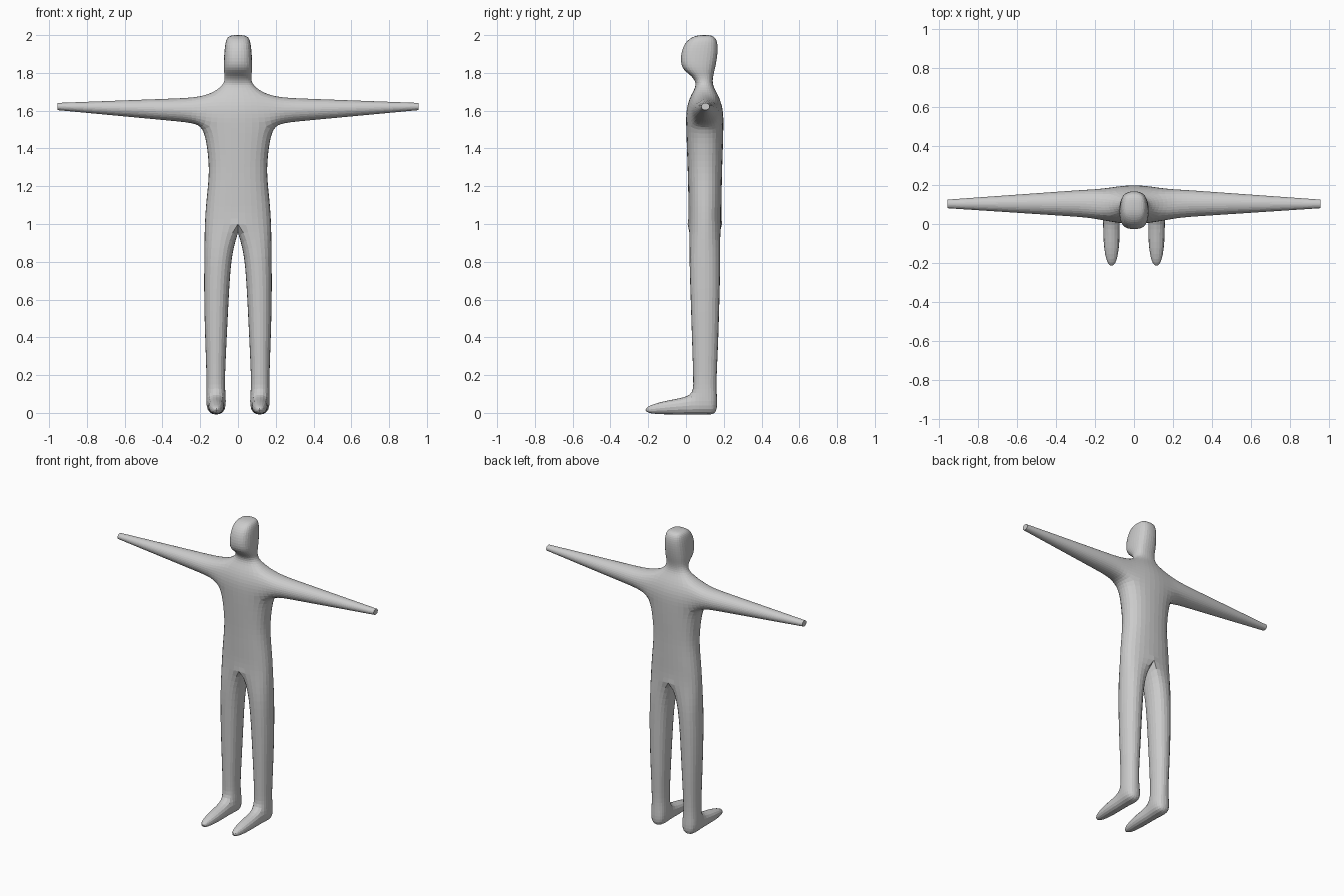
import bpy
import bmesh

cube = bpy.data.objects.get("Cube")
if cube:
    bpy.data.objects.remove(cube, do_unlink=True)

grey = bpy.data.materials.new("light_grey")
grey.use_nodes = True
COLOUR = (0.6, 0.6, 0.6, 1.0)
grey.diffuse_color = COLOUR
grey.node_tree.nodes["Principled BSDF"].inputs["Base Color"].default_value = COLOUR

bm = bmesh.new()
edge_crease = bm.edges.layers.float.new("crease_edge")
vert_crease = bm.verts.layers.float.new("crease_vert")


def half_ring(z, w, front, back, k=0.8):
    """Five points from front centre round the left side to back centre."""
    s = 6 / (4 + 2 * k)
    c, d = (front + back) / 2, (back - front) / 2 * s
    w *= s
    shape = [(0, -1), (k, -k), (1, 0), (k, k), (0, 1)]
    return [bm.verts.new((w * x, c + d * y, z)) for x, y in shape]


def leg_ring(z, inner, outer, front, back, k=0.6):
    """Six points: front inner, front outer, outer, back outer, back inner, inner."""
    cx, cy = (inner + outer) / 2, (front + back) / 2
    r, d = (outer - inner) / 2 * 6 / (4 + 2 * k), (back - front) / 2 * 1.07
    shape = [(-k, -1), (k, -1), (1, 0), (k, 1), (-k, 1), (-1, 0)]
    return [bm.verts.new((cx + r * x, cy + d * y, z)) for x, y in shape]


def arm_ring(x, cy, cz, ry, rz, k=0.72):
    """Eight points from the underside, round the front."""
    s = 6 / (4 + 2 * k)
    shape = [(0, -1), (-k, -k), (-1, 0), (-k, k), (0, 1), (k, k), (1, 0), (k, -k)]
    return [bm.verts.new((x, cy + ry * s * y, cz + rz * s * z)) for y, z in shape]


def bridge(a, b, closed=True, skip=()):
    n = len(a)
    for i in range(n if closed else n - 1):
        if i not in skip:
            j = (i + 1) % n
            bm.faces.new((a[i], a[j], b[j], b[i]))


# Torso, neck and head: height, half width, front, back, squareness
trunk = [half_ring(*p) for p in (
    (1.00, 0.176, 0.015, 0.185),
    (1.12, 0.168, 0.013, 0.188),
    (1.27, 0.150, 0.010, 0.190),
    (1.40, 0.161, 0.005, 0.195),
    (1.515, 0.183, 0.001, 0.198),
    (1.61, 0.168, 0.000, 0.198),
    (1.685, 0.148, 0.026, 0.170),
    (1.735, 0.072, 0.060, 0.138),
    (1.785, 0.069, 0.034, 0.143),
    (1.82, 0.077, -0.027, 0.153, 0.85),
    (1.90, 0.073, -0.029, 0.168, 0.85),
    (1.965, 0.067, -0.005, 0.168, 0.85),
    (1.998, 0.052, 0.045, 0.148, 0.85),
)]
low, mid, top = 4, 5, 6
for i in range(len(trunk) - 1):
    bridge(trunk[i], trunk[i + 1], False, (1, 2) if i in (low, mid) else ())

# Crown of the head
f, fo, o, bo, b = trunk[-1]
crown = bm.verts.new((0, 0.1, 2.003))
bm.faces.new((f, fo, o, crown))
bm.faces.new((crown, o, bo, b))

# Arm grown from the opening in the side of the chest
lo, mi, to = trunk[low], trunk[mid], trunk[top]
previous = [lo[2], lo[1], mi[1], to[1], to[2], to[3], mi[3], lo[3]]
bm.verts.remove(mi[2])
START, TIP = 0.24, 0.955
for x in (START, 0.36, 0.55, 0.75, TIP):
    t = (x - START) / (TIP - START)
    ring = arm_ring(x, 0.105 - 0.002 * t, 1.602 + 0.02 * t,
                    0.071 - 0.049 * t, 0.066 - 0.047 * t)
    bridge(previous, ring)
    previous = ring
hand_end = bm.faces.new(previous)
for e in hand_end.edges:
    e[edge_crease] = 1.0

# Leg grown from the crotch: height, inner, outer, front, back, squareness
crotch = bm.verts.new((0, 0.1, 0.93))
hip = trunk[0]
previous = hip + [crotch]
legs = [leg_ring(*p) for p in (
    (0.84, 0.036, 0.178, 0.019, 0.181),
    (0.60, 0.050, 0.180, 0.027, 0.175),
    (0.35, 0.062, 0.172, 0.035, 0.168),
    (0.16, 0.071, 0.165, 0.041, 0.158),
    (0.09, 0.065, 0.167, 0.040, 0.162, 0.75),
    (-0.013, 0.062, 0.169, 0.042, 0.166, 0.8),
)]
for ring in legs[:-1]:
    bridge(previous, ring)
    previous = ring
ankle, sole = legs[-2:]
bridge(ankle, sole, skip=(0,))
bm.faces.new((sole[0], sole[1], sole[2], sole[5]))
bm.faces.new((sole[5], sole[2], sole[3], sole[4]))
for v in (hip[0], hip[4]):
    v[vert_crease] = 1.0
    bm.edges.get((v, crotch))[edge_crease] = 1.0

# Foot drawn forward from the ankle
previous = [ankle[0], ankle[1], sole[1], sole[0]]
for y, half, z0, z1 in ((-0.09, 0.048, -0.012, 0.073), (-0.225, 0.025, -0.006, 0.035)):
    cx = 0.115
    ring = [bm.verts.new((cx + sx * half, y, z))
            for sx, z in ((-1, z1), (1, z1), (1, z0), (-1, z0))]
    bridge(previous, ring)
    previous = ring
bm.faces.new(previous)

# Turn all faces outward
bmesh.ops.recalc_face_normals(bm, faces=bm.faces[:])
if bm.calc_volume(signed=True) < 0:
    bmesh.ops.reverse_faces(bm, faces=bm.faces[:])

mesh = bpy.data.meshes.new("body")
bm.to_mesh(mesh)
bm.free()
mesh.materials.append(grey)
body = bpy.data.objects.new("body", mesh)
bpy.context.collection.objects.link(body)

# Mirror to the right side, then round the cage
mirror = body.modifiers.new("mirror", "MIRROR")
mirror.use_axis = (True, False, False)
mirror.use_clip = True
mirror.merge_threshold = 0.001
subdivision = body.modifiers.new("subdivision", "SUBSURF")
subdivision.levels = 2
subdivision.render_levels = 2
